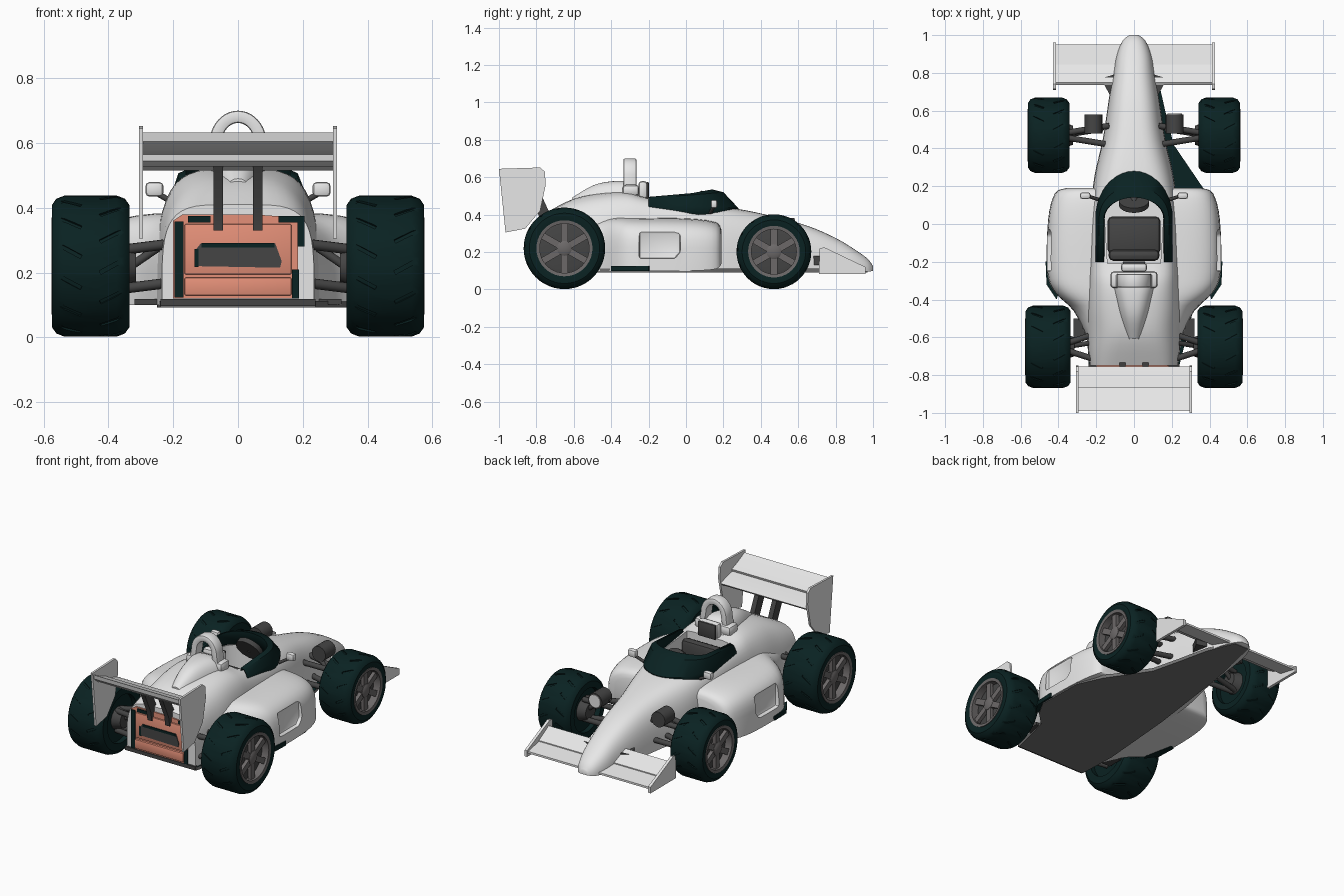
import bpy, bmesh, math
from mathutils import Vector, Matrix

if "Cube" in bpy.data.objects:
    bpy.data.objects.remove(bpy.data.objects["Cube"], do_unlink=True)


def material(name, *rgb):
    m = bpy.data.materials.new(name)
    m.use_nodes = True
    m.diffuse_color = (*rgb, 1)
    m.node_tree.nodes["Principled BSDF"].inputs["Base Color"].default_value = (*rgb, 1)
    return m


white = material("white_paint", .8, .8, .8)
teal = material("dark_teal", .003, .016, .016)
grey = material("dark_grey", .06, .06, .06)
floor_grey = material("floor_grey", .17, .17, .17)
metal = material("wheel_metal", .15, .14, .14)
salmon = material("salmon", .78, .28, .19)
X, Y, Z = "xyz"


def apply(o, kind, **settings):
    mod = o.modifiers.new(kind, kind)
    for key, value in settings.items():
        setattr(mod, key, value)
    bpy.context.view_layer.objects.active = o
    bpy.ops.object.modifier_apply(modifier=mod.name)


def smooth(o, angle=35):
    bpy.ops.object.select_all(action="DESELECT")
    o.select_set(True)
    bpy.context.view_layer.objects.active = o
    bpy.ops.object.shade_smooth_by_angle(angle=math.radians(angle))


def finish(name, bm, mat, bevel=0):
    bmesh.ops.recalc_face_normals(bm, faces=bm.faces)
    mesh = bpy.data.meshes.new(name)
    bm.to_mesh(mesh)
    bm.free()
    o = bpy.data.objects.new(name, mesh)
    bpy.context.collection.objects.link(o)
    mesh.materials.append(mat)
    if bevel:
        apply(o, "BEVEL", width=bevel, segments=2, limit_method="ANGLE")
    smooth(o)
    return o


def loft(name, rings, mat, closed=True, caps=True, bevel=0):
    bm = bmesh.new()
    rows = [[bm.verts.new(p) for p in ring] for ring in rings]
    n = len(rows[0])
    for a, b in zip(rows, rows[1:]):
        for i in range(n if closed else n - 1):
            j = (i + 1) % n
            bm.faces.new((a[i], a[j], b[j], b[i]))
    if caps:
        bm.faces.new(rows[0])
        bm.faces.new(rows[-1])
    return finish(name, bm, mat, bevel)


def prism(name, points, axis, lo, hi, mat, bevel=0):
    place = {X: lambda a, b, d: (d, a, b), Y: lambda a, b, d: (a, d, b),
             Z: lambda a, b, d: (a, b, d)}[axis]
    return loft(name, [[place(a, b, d) for a, b in points] for d in (lo, hi)], mat, bevel=bevel)


def box(name, size, at, mat, bevel=0, rot=Matrix()):
    bm = bmesh.new()
    bmesh.ops.create_cube(bm, size=1, matrix=Matrix.Translation(at) @ rot @ Matrix.Diagonal((*size, 1)))
    return finish(name, bm, mat, bevel)


def tube(name, p, q, r, mat, sides=12):
    p, q = Vector(p), Vector(q)
    bm = bmesh.new()
    turn = (q - p).to_track_quat("Z", "Y").to_matrix().to_4x4()
    bmesh.ops.create_cone(bm, cap_ends=True, segments=sides, radius1=r, radius2=r,
                          depth=(q - p).length, matrix=Matrix.Translation((p + q) / 2) @ turn)
    return finish(name, bm, mat)


def lathe(name, profile, at, mat, sides=40, caps=True):
    cx, cy, cz = at
    turns = [math.tau * i / sides for i in range(sides)]
    return loft(name, [[(cx + d, cy + r * math.cos(t), cz + r * math.sin(t)) for t in turns]
                       for r, d in profile], mat, caps=caps)


def hull(name, stations, mat, steps=4, count=24):
    """Smooth body from stations of (y, half width, bottom, top, squareness)."""
    s = [Vector(v) for v in stations]
    s = [s[0]] + s + [s[-1]]
    fine = []
    for a, b, c, d in zip(s, s[1:], s[2:], s[3:]):
        for k in range(steps):
            t = k / steps
            fine.append(b + (c - a) * (t / 2) + (a * 2 - b * 5 + c * 4 - d) * (t * t / 2)
                        + (b * 3 - a - c * 3 + d) * (t ** 3 / 2))
    rings = []
    for y, w, lo, hi, n in fine + [s[-1]]:
        ring = []
        for i in range(count + 1):
            c, e = math.cos(math.pi * i / count), max(0, math.sin(math.pi * i / count))
            ring.append((math.copysign(abs(c) ** (2 / n), c) * w, y, lo + (hi - lo) * e ** (2 / n)))
        rings.append(ring)
    return loft(name, rings, mat)


def cut(targets, cutters):
    for o in targets:
        for c in cutters:
            apply(o, "BOOLEAN", object=c, operation="DIFFERENCE", solver="EXACT")
        smooth(o)
    for c in cutters:
        bpy.data.objects.remove(c, do_unlink=True)


# Body shell and side pods
tub = hull("body_shell", [(1, .025, .1, .125, 2.2), (.97, .06, .095, .165, 2.3), (.9, .09, .095, .215, 2.5),
                          (.8, .11, .095, .275, 2.6), (.65, .135, .1, .34, 2.8), (.45, .165, .1, .395, 3),
                          (.25, .21, .1, .435, 3.6), (.05, .23, .1, .455, 5), (-.2, .238, .1, .49, 5),
                          (-.32, .248, .1, .52, 4), (-.45, .255, .1, .515, 3.5), (-.6, .25, .1, .485, 3.3),
                          (-.75, .235, .1, .41, 4.5)], white)
pods = hull("side_pods", [(.19, .36, .14, .32, 5), (.16, .42, .11, .36, 5), (.02, .455, .1, .38, 5),
                          (-.25, .46, .1, .385, 5), (-.36, .42, .1, .385, 5), (-.46, .32, .1, .38, 4),
                          (-.6, .25, .1, .37, 4)], white)
arc = [math.pi * i / 20 for i in range(21)]
opening = [(.155 * math.cos(t), .03 + .12 * math.sin(t)) for t in arc] + [(-.14, -.21), (.14, -.21)]
cutters = [prism("cockpit_cutter", opening, Z, .27, .8, white)]
vent = [(-.25, .165), (-.06, .165), (-.03, .2), (-.03, .3), (-.06, .31), (-.25, .31)]
for s in (1, -1):
    cutters.append(prism("vent_cutter", vent, X, .435 * s, .52 * s, white, .012))
cut([tub, pods], cutters)

# Engine cover, roll hoop and cockpit fittings
hull("engine_cover", [(-.25, .09, .4, .53, 3), (-.3, .12, .4, .575, 3), (-.4, .105, .4, .578, 2.6),
                      (-.5, .08, .4, .555, 2.4), (-.61, .045, .4, .49, 2.4)], white)
hoop = []
for w, h, y in ((.088, .1, -.335), (.088, .1, -.265), (.05, .062, -.265), (.05, .062, -.335)):
    path = [(w + .02, y, .48)] + [(w * math.cos(t), y, .6 + h * math.sin(t)) for t in arc]
    hoop.append(path + [(-w - .02, y, .48)])
loft("roll_hoop", list(zip(*hoop)), white, bevel=.008)
box("hoop_base", (.25, .09, .06), (0, -.295, .53), white, .02)
box("headrest", (.14, .05, .1), (0, -.23, .53), white, .02)
box("headrest_pad", (.12, .012, .09), (0, -.205, .53), grey, .005)
box("seat_back", (.27, .06, .17), (0, -.165, .38), grey, .025)
box("seat", (.28, .2, .06), (0, -.06, .31), grey, .025)
tube("steering_wheel", (0, .1, .445), (0, .125, .46), .08, grey, 24)
tube("steering_column", (0, .11, .45), (0, .2, .4), .018, grey)


# Wraparound windscreen
def screen_row(w, front, z_back, z_front):
    curve = [(w, -.2, z_back)] + [(w * math.cos(t), .03 + (front - .03) * math.sin(t),
                                   z_back + (z_front - z_back) * (.5 + .5 * math.sin(t))) for t in arc]
    return curve + [(-w, -.2, z_back)]


screen = loft("windscreen", [screen_row(.205, .27, .38, .38), screen_row(.205, .28, .455, .435),
                             screen_row(.185, .2, .49, .52), screen_row(.16, .14, .495, .535),
                             screen_row(.155, .14, .45, .45)], teal, closed=False, caps=False)
apply(screen, "SOLIDIFY", thickness=.006)

# Floor: teal above, grey below
floor = prism("floor", [(.05, .97), (.12, .8), (.165, .6), (.21, .42), (.38, .17), (.45, .02), (.455, -.28),
                        (.4, -.38), (.31, -.47), (.24, -.75), (-.24, -.75), (-.25, -.5), (-.21, 0),
                        (-.13, .6), (-.05, .97)], Z, .092, .112, floor_grey)
floor.data.materials.append(teal)
for face in floor.data.polygons:
    face.material_index = int(face.normal.z > .5)
box("diffuser_edge", (.64, .1, .018), (0, -.55, .11), grey)
box("rear_floor_lip", (.48, .02, .022), (0, -.752, .108), grey)

# Rear panel
prism("rear_panel", [(-.2, .12), (.185, .12), (.185, .37), (.04, .38), (-.17, .38), (-.2, .36)],
      Y, -.758, -.749, salmon)
box("rear_upper_box", (.33, .02, .155), (0, -.757, .272), salmon, .004)
box("rear_lower_box", (.33, .024, .055), (0, -.759, .157), salmon, .004)
for name, x, z, w, h in (("left", -.182, .24, .028, .235), ("right_low", .177, .165, .022, .09),
                         ("right_high", .195, .325, .022, .09), ("top_left", -.12, .364, .07, .02),
                         ("top_right", .165, .364, .08, .02)):
    box("rear_trim_" + name, (w, .006, h), (x, -.76, z), teal)
prism("rear_slot", [(-.135, .22), (.13, .215), (.135, .235), (.115, .29), (-.115, .29), (-.135, .265)],
      Y, -.771, -.766, grey)
box("rear_slot_trim", (.225, .006, .014), (0, -.77, .284), teal)
box("rear_slot_end", (.012, .006, .055), (-.128, -.77, .245), teal)

# Wings
prism("rear_wing_upper", [(-.99, .632), (-.985, .605), (-.955, .578), (-.87, .562), (-.865, .576),
                          (-.92, .598)], X, -.295, .295, white)
prism("rear_wing_lower", [(-.885, .565), (-.882, .545), (-.85, .528), (-.77, .515), (-.755, .53),
                          (-.8, .545)], X, -.295, .295, white)
prism("front_wing_main", [(.95, .1), (.95, .112), (.84, .135), (.83, .125)], X, -.42, .42, white)
prism("front_wing_flap", [(.845, .126), (.845, .14), (.75, .195), (.735, .185)], X, -.42, .42, white)
for s in (1, -1):
    prism("rear_wing_endplate", [(-1, .645), (-.78, .652), (-.755, .63), (-.75, .56), (-.78, .42),
                                 (-.86, .325), (-.965, .305)], X, .293 * s, .306 * s, white)
    prism("rear_wing_pylon", [(-.71, .34), (-.775, .33), (-.785, .39), (-.85, .53), (-.78, .52), (-.73, .41)],
          X, .046 * s, .076 * s, grey)
    prism("front_wing_endplate", [(.71, .082), (.96, .082), (.96, .12), (.74, .225), (.715, .22)],
          X, .413 * s, .43 * s, white)
    prism("front_wing_bracket", [(.08 * s, .8), (.175 * s, .77), (.11 * s, .65)], Z, .13, .18, grey)
    # Mirrors, pod skirts and dampers
    box("mirror", (.055, .035, .045), (.258 * s, .15, .457), white, .012)
    tube("mirror_stalk", (.19 * s, .13, .41), (.25 * s, .15, .445), .009, grey)
    prism("pod_skirt", [(.44 * s, -.18), (.468 * s, -.2), (.463 * s, -.32), (.41 * s, -.4), (.4 * s, -.37)],
          Z, .098, .125, teal)
    tube("front_damper", (.215 * s, .48, .335), (.215 * s, .58, .335), .047, grey, 20)
tube("damper_cap", (.215, .578, .335), (.215, .584, .335), .038, white, 20)

# Wheels and suspension
for end, y, r, width, x_mid in (("front", .47, .2, .22, .452), ("rear", -.65, .218, .24, .455)):
    for s in (1, -1):
        at, h, rim = (x_mid * s, y, r + .002), width / 2, r * .66
        tyre = lathe(end + "_tyre", [(rim - .01, s * (h - .05)), (rim, s * (h - .005)), (rim + .02, s * h),
                                     (r - .03, s * h), (r - .01, s * (h - .014)), (r, s * (h - .04)),
                                     (r, -s * (h - .04)), (r - .01, -s * (h - .014)), (r - .03, -s * h),
                                     (rim, -s * h), (rim, -s * (h - .03))], at, teal, 48)
        # Slanted tread grooves
        bm = bmesh.new()
        for k in range(28):
            side = 1 if k % 2 else -1
            bmesh.ops.create_cube(bm, size=1, matrix=Matrix.Translation(at)
                                  @ Matrix.Rotation(math.tau * k / 28, 4, X.upper())
                                  @ Matrix.Translation((side * h * .55, 0, r))
                                  @ Matrix.Rotation(side * .5, 4, Z.upper())
                                  @ Matrix.Diagonal((h * .7, .012, .014, 1)))
        cut([tyre], [finish("tread_cutter", bm, teal)])
        lathe(end + "_rim", [(rim - .012, s * (h - .049)), (rim - .012, s * (h - .002)),
                             (rim + .006, s * (h + .001)), (rim + .006, s * (h - .02))], at, metal, caps=False)
        lathe(end + "_hub", [(.04, s * (h - .05)), (.04, s * (h - .015)), (.028, s * (h - .008))], at, metal, 20)
        lathe(end + "_brake_disc", [(rim - .011, s * (h - .048)), (rim - .03, s * (h - .044))], at, grey)
        for k in range(6):
            rot = Matrix.Rotation(math.tau * k / 6, 4, X.upper()) @ Matrix.Translation((0, 0, rim * .58))
            box(end + "_spoke", (.022, .036, rim * .8), (at[0] + s * (h - .028), y, at[2]), metal, 0, rot)
        lathe(end + "_inner_hub", [(.07, -s * (h - .035)), (.05, -s * (h + .02))], at, grey, 20)
        # Wishbones
        inner, spread = (.13, .05) if end == "front" else (.2, .07)
        for z in (.16, .28):
            for dy in (-spread, spread):
                tube(end + "_wishbone", (inner * s, y + dy, z + .01), (.36 * s, y + dy * .25, z - .01),
                     .016, grey)
        tube(end + "_push_rod", (.17 * s, y + .03, .33), (.36 * s, y, .2), .013, grey)
